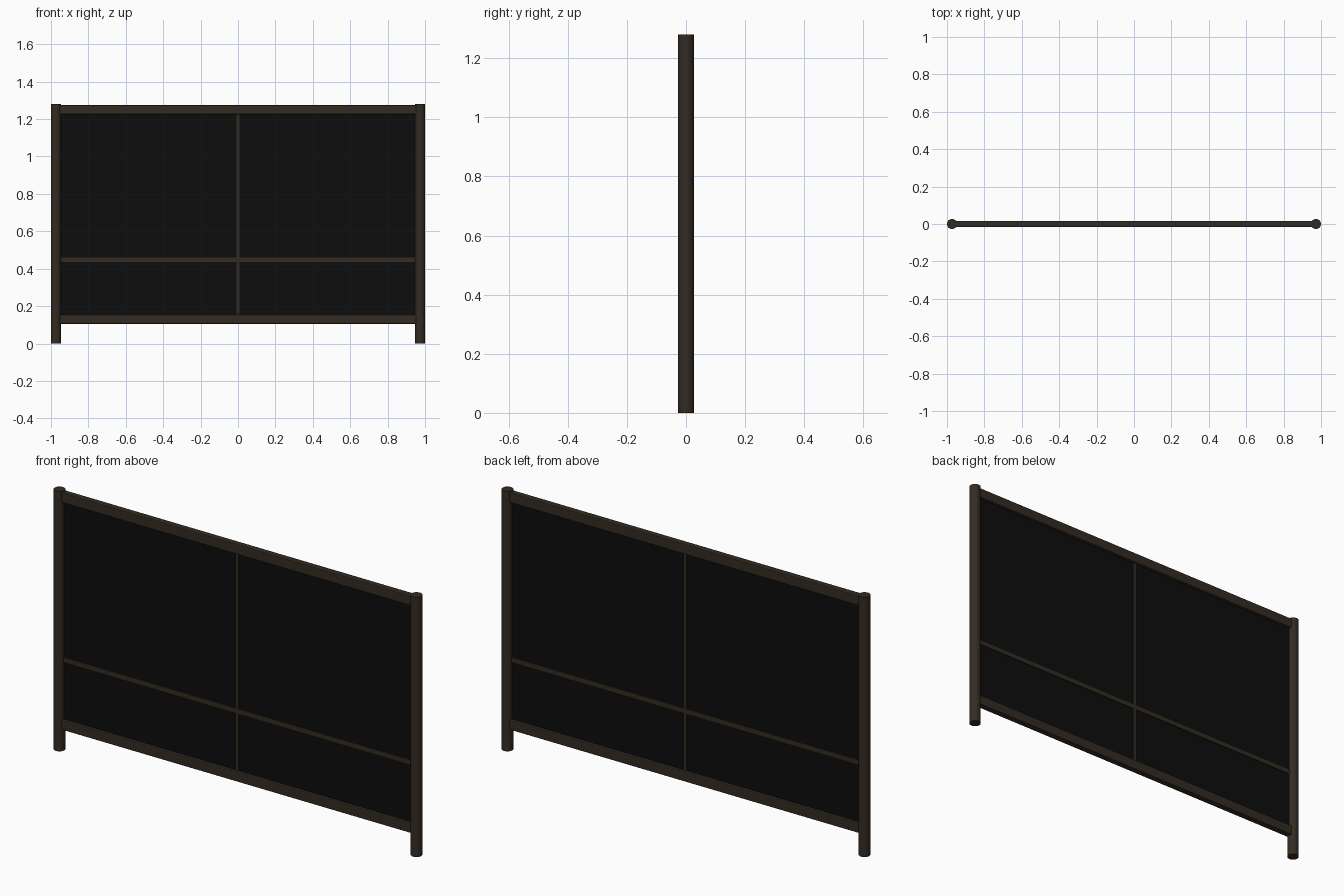
import bpy

if "Cube" in bpy.data.objects:
    bpy.data.objects.remove(bpy.data.objects["Cube"])


def material(name, rgb):
    m = bpy.data.materials.new(name)
    m.diffuse_color = (*rgb, 1)
    m.use_nodes = True
    m.node_tree.nodes["Principled BSDF"].inputs["Base Color"].default_value = m.diffuse_color
    return m


bronze = material("dark bronze", (0.033, 0.024, 0.016))
black = material("black screen", (0.004, 0.004, 0.004))


def box(name, size, loc, mat, bevel=0.0):
    bpy.ops.mesh.primitive_cube_add(size=1, location=loc)
    o = bpy.context.object
    o.name = name
    o.scale = size
    bpy.ops.object.transform_apply(location=False, rotation=False, scale=True)
    o.data.materials.append(mat)
    if bevel:
        b = o.modifiers.new("soft edges", "BEVEL")
        b.width = bevel
        b.segments = 2
    return o


# round end posts
for side, x in (("left", -0.973), ("right", 0.973)):
    bpy.ops.mesh.primitive_cylinder_add(vertices=24, radius=0.027, depth=1.28,
                                        location=(x, 0, 0.64))
    post = bpy.context.object
    post.name = side + "_post"
    post.data.materials.append(bronze)
    bpy.ops.object.shade_smooth_by_angle()

# horizontal rails
box("top_rail", (1.92, 0.032, 0.049), (0, 0, 1.25), bronze, 0.004)
box("bottom_rail", (1.92, 0.032, 0.049), (0, 0, 0.13), bronze, 0.004)
box("middle_rail", (1.92, 0.014, 0.025), (0, 0, 0.448), bronze)

# centre upright
box("centre_bar", (0.016, 0.014, 1.10), (0, 0, 0.69), bronze)

# screen panel
box("screen", (1.92, 0.004, 1.10), (0, 0, 0.69), black)
